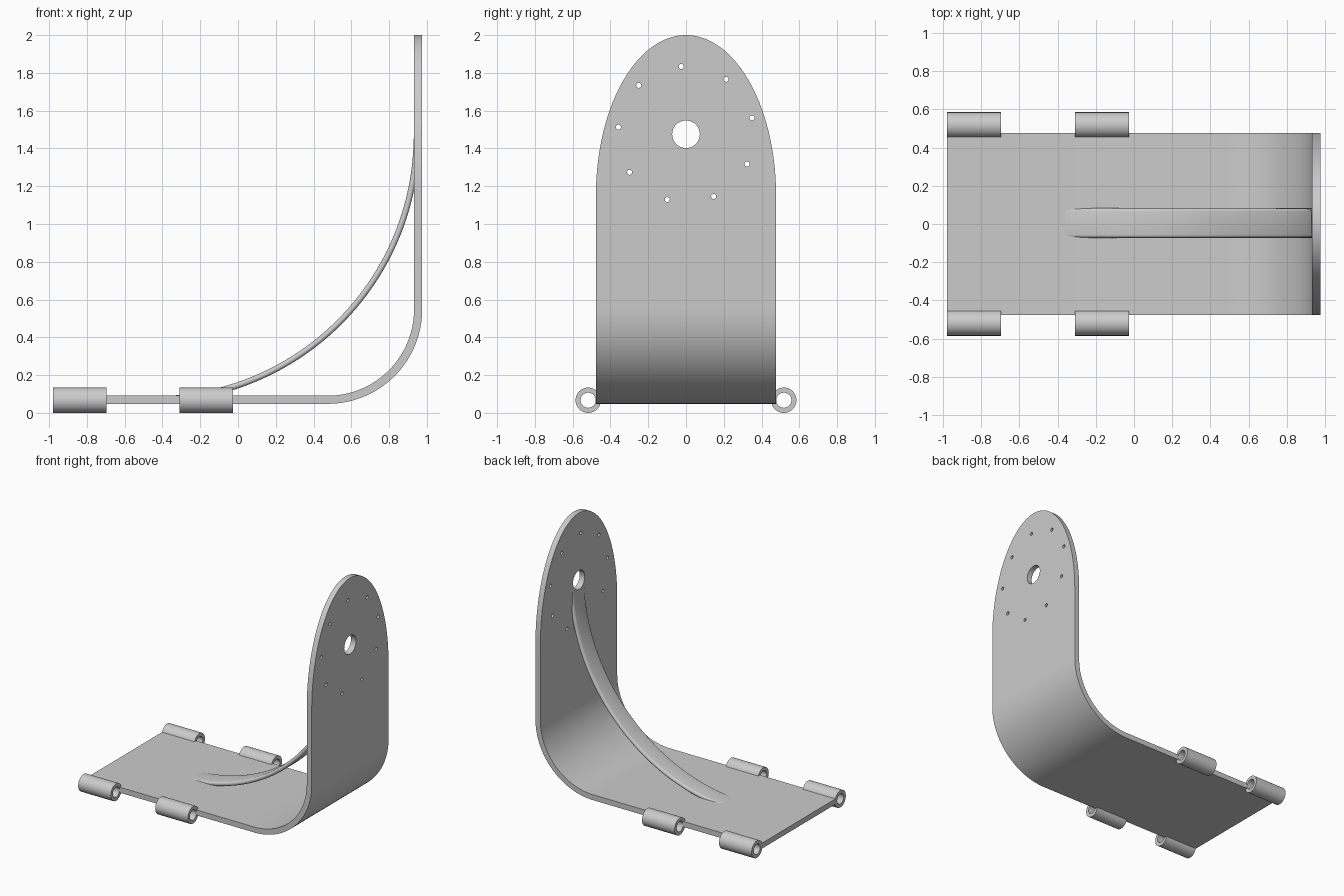
import bpy, bmesh, math
from mathutils import Vector

cube = bpy.data.objects.get("Cube")
if cube:
    bpy.data.objects.remove(cube, do_unlink=True)

grey = bpy.data.materials.new("plain_grey")
grey.use_nodes = True
grey.diffuse_color = (0.6, 0.6, 0.6, 1)
grey.node_tree.nodes["Principled BSDF"].inputs["Base Color"].default_value = (0.6, 0.6, 0.6, 1)


def loft(name, rings, cap=True):
    """Skin a list of closed rings; without caps the rings themselves form a loop."""
    bm = bmesh.new()
    loops = [[bm.verts.new(p) for p in ring] for ring in rings]
    pairs = list(zip(loops, loops[1:]))
    if not cap:
        pairs.append((loops[-1], loops[0]))
    n = len(loops[0])
    for a, b in pairs:
        for i in range(n):
            j = (i + 1) % n
            bm.faces.new((a[i], a[j], b[j], b[i]))
    if cap:
        bm.faces.new(loops[0])
        bm.faces.new(loops[-1])
    bmesh.ops.remove_doubles(bm, verts=bm.verts, dist=1e-5)
    bmesh.ops.recalc_face_normals(bm, faces=bm.faces)
    mesh = bpy.data.meshes.new(name)
    bm.to_mesh(mesh)
    bm.free()
    mesh.materials.append(grey)
    obj = bpy.data.objects.new(name, mesh)
    bpy.context.collection.objects.link(obj)
    return obj


def circle_x(x, y, z, r, n=48):
    return [Vector((x, y + r * math.cos(t), z + r * math.sin(t)))
            for t in (math.tau * i / n for i in range(n))]


def select(obj):
    bpy.ops.object.select_all(action='DESELECT')
    obj.select_set(True)
    bpy.context.view_layer.objects.active = obj


def cut(obj, cutters):
    select(obj)
    for c in cutters:
        mod = obj.modifiers.new("hole", 'BOOLEAN')
        mod.operation = 'DIFFERENCE'
        mod.solver = 'EXACT'
        mod.object = c
        bpy.ops.object.modifier_apply(modifier=mod.name)


# Bent plate: flat floor, quarter bend, upright with an elliptical top
X0, X1, Z0, THICK, HALF = -0.98, 0.975, 0.048, 0.043, 0.477
BEND, SPRING, TOP = 0.50, 1.15, 2.0
stations = [(Vector((X0, 0, Z0)), Vector((0, 0, 1)), HALF)]
for i in range(33):
    t = math.pi / 2 * i / 32
    out = Vector((math.sin(t), 0, -math.cos(t)))
    stations.append((Vector((X1 - BEND, 0, Z0 + BEND)) + out * BEND, -out, HALF))
for i in range(41):
    t = math.pi / 2 * i / 40
    z = SPRING + (TOP - SPRING) * math.sin(t)
    stations.append((Vector((X1, 0, z)), Vector((-1, 0, 0)), max(HALF * math.cos(t), 0.001)))
rings = []
for p, inward, w in stations:
    side, q = Vector((0, w, 0)), p + inward * THICK
    rings.append([p - side, p + side, q + side, q - side])
plate = loft("bent_plate", rings)

# Curved brace: flat strip with rounded edges swept along a quarter circle
R_IN, R_OUT, WIDTH = 1.38, 1.412, 0.155
centre = Vector((-0.45, 0.005, 1.468))
r = (R_OUT - R_IN) / 2
section = []
for sign in (1, -1):
    for k in range(9):
        a = math.pi * k / 8 - math.pi / 2
        section.append((sign * (WIDTH / 2 - r + r * math.cos(a)), sign * r * math.sin(a)))
rings = []
for i in range(65):
    t = math.pi / 2 * i / 64
    out = Vector((math.sin(t), 0, -math.cos(t)))
    rings.append([centre + out * (R_IN + r + v) + Vector((0, u, 0)) for u, v in section])
brace = loft("curved_brace", rings)

# Centre hole and ring of nine small holes
HOLE_Z, RING = 1.475, 0.36
cutters = [loft("centre_cutter", [circle_x(x, 0, HOLE_Z, 0.073) for x in (0.8, 1.1)])]
for i in range(9):
    t = math.radians(94 + 40 * i)
    y, z = RING * math.cos(t), HOLE_Z + RING * math.sin(t)
    cutters.append(loft("small_cutter", [circle_x(x, y, z, 0.0135, 16) for x in (0.9, 1.1)]))
cut(plate, cutters)
cut(brace, cutters[:1])
for c in cutters:
    bpy.data.objects.remove(c, do_unlink=True)

# Hinge sleeves along both long edges
parts = [plate, brace]
for side, label in ((1, "back"), (-1, "front")):
    for x, place in ((X0, "outer"), (-0.31, "inner")):
        y, z, x2 = side * 0.518, 0.067, x + 0.283
        rings = [circle_x(x, y, z, 0.067), circle_x(x2, y, z, 0.067),
                 circle_x(x2, y, z, 0.04), circle_x(x, y, z, 0.04)]
        parts.append(loft(f"{label}_{place}_sleeve", rings, cap=False))

for obj in parts:
    select(obj)
    bpy.ops.object.shade_smooth_by_angle(angle=math.radians(30))
